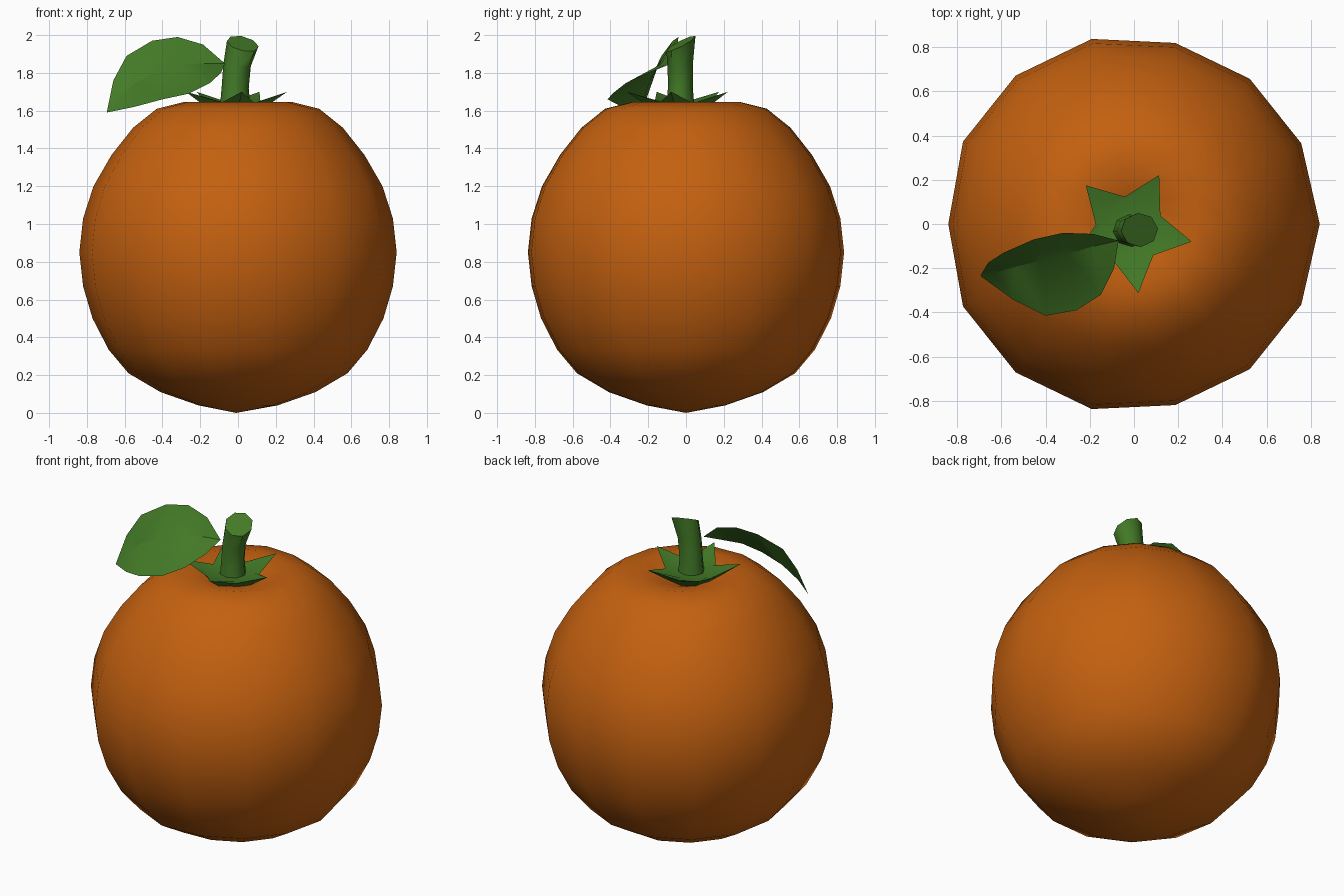
import bpy, bmesh, math
from mathutils import Vector

if "Cube" in bpy.data.objects:
    bpy.data.objects.remove(bpy.data.objects["Cube"])


def material(name, rgb):
    m = bpy.data.materials.new(name)
    m.diffuse_color = (*rgb, 1)
    m.use_nodes = True
    m.node_tree.nodes["Principled BSDF"].inputs["Base Color"].default_value = m.diffuse_color
    return m


ORANGE = material("orange peel", (0.55, 0.118, 0.005))
GREEN = material("leaf green", (0.056, 0.195, 0.02))


def make(name, verts, faces, mat, angle=None):
    mesh = bpy.data.meshes.new(name)
    mesh.from_pydata(verts, [], faces)
    bm = bmesh.new()
    bm.from_mesh(mesh)
    bmesh.ops.recalc_face_normals(bm, faces=bm.faces)
    bm.to_mesh(mesh)
    bm.free()
    ob = bpy.data.objects.new(name, mesh)
    bpy.context.collection.objects.link(ob)
    mesh.materials.append(mat)
    if angle:
        bpy.ops.object.select_all(action='DESELECT')
        ob.select_set(True)
        bpy.context.view_layer.objects.active = ob
        bpy.ops.object.shade_smooth_by_angle(angle=math.radians(angle))
    return ob


def loft(name, rings, mat, angle, start=None, end=None):
    """Skin equal rings; close ends with a point, or a flat cap if None."""
    n = len(rings[0])
    verts = [v for r in rings for v in r]
    faces = [(k * n + i, k * n + (i + 1) % n, (k + 1) * n + (i + 1) % n, (k + 1) * n + i)
             for k in range(len(rings) - 1) for i in range(n)]
    for tip, base in ((start, 0), (end, (len(rings) - 1) * n)):
        if tip is None:
            faces.append(tuple(range(base, base + n)))
        else:
            verts.append(tip)
            faces += [(base + i, base + (i + 1) % n, len(verts) - 1) for i in range(n)]
    return make(name, verts, faces, mat, angle)


# Fruit: 14-sided revolved profile, dipped at the top, slightly fuller on the left
profile = [(0.21, 0.04), (0.41, 0.11), (0.58, 0.21), (0.685, 0.335), (0.77, 0.5), (0.82, 0.67),
           (0.84, 0.85), (0.82, 1.03), (0.765, 1.2), (0.67, 1.365), (0.555, 1.51),
           (0.43, 1.61), (0.29, 1.645), (0.14, 1.61)]
rings = []
for r, z in profile:
    ring = []
    for i in range(14):
        a = math.tau * i / 14
        k = r * (1.022 if 7 != i and math.cos(a) < -0.1 else 1.0)
        ring.append((k * math.cos(a), k * math.sin(a), z))
    rings.append(ring)
loft("fruit", rings, ORANGE, 60, start=(-0.01, 0, 0), end=(-0.01, -0.01, 1.55))

# Calyx: five-pointed star cup with upturned tips
C = Vector((-0.02, -0.03, 0))


def star(tip_r, tip_z, in_r, in_z):
    pts = []
    for i in range(10):
        a = math.radians(-10 + 36 * i)
        r, z = (tip_r, tip_z) if i % 2 == 0 else (in_r, in_z)
        pts.append(C + Vector((r * math.cos(a), r * math.sin(a), z)))
    return pts


loft("calyx", [star(0.12, 1.59, 0.12, 1.59), star(0.175, 1.625, 0.155, 1.635),
               star(0.285, 1.70, 0.155, 1.64), star(0.165, 1.65, 0.13, 1.645)],
     GREEN, 25, start=C + Vector((0, 0, 1.57)), end=C + Vector((0, 0, 1.63)))

# Stem: bent eight-sided stalk with a top cut sloping to the front
stem = []
for x, y, z, r, slope in ((-0.015, -0.03, 1.60, 0.083, 0), (-0.015, -0.03, 1.72, 0.072, 0.05),
                          (-0.005, -0.03, 1.84, 0.073, 0.2), (0.025, -0.027, 1.955, 0.084, 0.5)):
    ring = []
    for i in range(8):
        a = math.tau * (i + 0.1) / 8
        dx, dy = r * math.cos(a), 0.92 * r * math.sin(a)
        ring.append((x + dx, y + dy, z + slope * dy - 0.4 * slope * dx))
    stem.append(ring)
loft("stem", stem, GREEN, 50)

# Leaf: single curved sheet folded along its midrib
back = [(-0.185, -0.045, 1.95), (-0.32, -0.04, 1.99), (-0.455, -0.07, 1.97),
        (-0.59, -0.13, 1.89), (-0.66, -0.175, 1.76)]
rib = [(-0.18, -0.10, 1.85), (-0.30, -0.135, 1.845), (-0.42, -0.165, 1.81),
       (-0.54, -0.195, 1.75), (-0.635, -0.22, 1.67)]
front = [(-0.09, -0.20, 1.80), (-0.15, -0.32, 1.745), (-0.26, -0.39, 1.69),
         (-0.40, -0.415, 1.66), (-0.55, -0.34, 1.62)]
n = len(rib)
base, tip = 3 * n, 3 * n + 1
faces = []
for a, b in ((0, n), (n, 2 * n)):
    faces += [(base, a, b), (tip, b + n - 1, a + n - 1)]
    faces += [(a + i, a + i + 1, b + i + 1, b + i) for i in range(n - 1)]
make("leaf", back + rib + front + [(-0.07, -0.075, 1.85), (-0.695, -0.235, 1.59)],
     faces, GREEN, 30)
